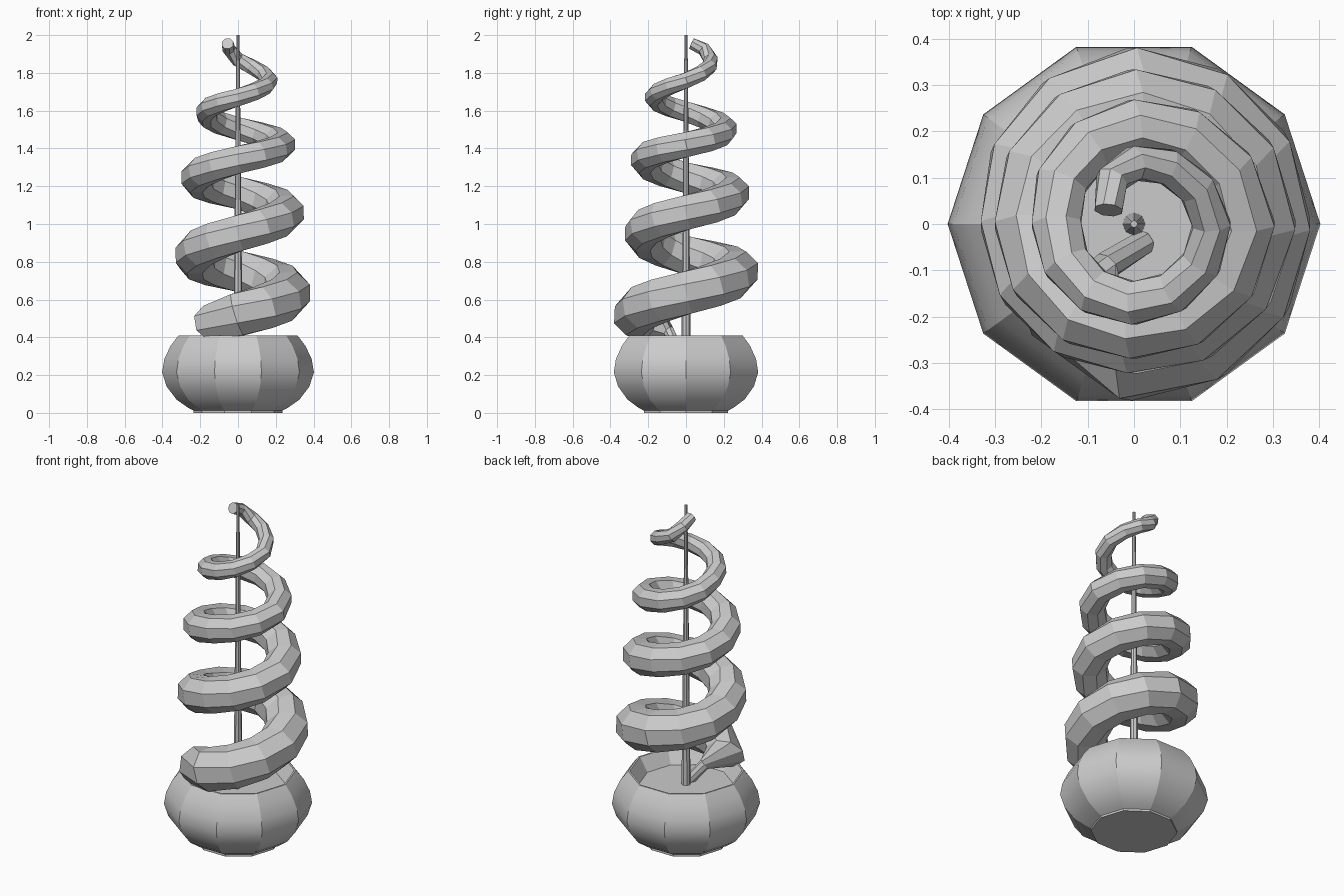
import bpy, bmesh
from math import sin, cos, pi
from mathutils import Vector

if "Cube" in bpy.data.objects:
    bpy.data.objects.remove(bpy.data.objects["Cube"])


def make_object(name, bm):
    bmesh.ops.recalc_face_normals(bm, faces=bm.faces)
    me = bpy.data.meshes.new(name)
    bm.to_mesh(me)
    bm.free()
    ob = bpy.data.objects.new(name, me)
    bpy.context.collection.objects.link(ob)
    return ob


def skin_rings(name, rings, smooth_profile=False):
    """Bridge equal-sized rings of points and cap both ends."""
    bm = bmesh.new()
    loops = [[bm.verts.new(p) for p in ring] for ring in rings]
    n = len(loops[0])
    for a, b in zip(loops, loops[1:]):
        for i in range(n):
            j = (i + 1) % n
            f = bm.faces.new((a[i], a[j], b[j], b[i]))
            f.smooth = smooth_profile
    bm.faces.new(loops[0])
    bm.faces.new(loops[-1])
    if smooth_profile:
        # Keep the upright ribs and any steep step sharp
        bm.normal_update()
        for e in bm.edges:
            level = abs(e.verts[0].co.z - e.verts[1].co.z) < 1e-5
            e.smooth = level and e.calc_face_angle(0) < 0.6
    return make_object(name, bm)


def lathe(name, profile, sides, smooth_profile=False):
    return skin_rings(name, [[(r * cos(2 * pi * i / sides), r * sin(2 * pi * i / sides), z)
                              for i in range(sides)] for r, z in profile], smooth_profile)


def tube(name, path, sides=8):
    """Sweep a polygon, flat side outward, along (point, radius) pairs."""
    rings = []
    up = Vector((0, 0, 1))
    for k, (p, r) in enumerate(path):
        t = (path[min(k + 1, len(path) - 1)][0] - path[max(k - 1, 0)][0]).normalized()
        side = t.cross(up).normalized()
        top = side.cross(t)
        rings.append([p + r * (cos(a) * side + sin(a) * top)
                      for a in (2 * pi * (i + .5) / sides for i in range(sides))])
    return skin_rings(name, rings)


# Round ten-sided pot with a thin lip sloping in to the soil
lathe("pot", [(.235, 0), (.235, .012), (.265, .028), (.325, .07), (.378, .14), (.402, .215),
              (.39, .285), (.357, .355), (.315, .41), (.305, .41), (.255, .33)], 10, True)
lathe("soil", [(.256, .32), (.256, .331)], 10)

# Tapered support pole
lathe("support_pole", [(.025, .32), (.008, 2.0)], 8)

# Spiral foliage: outer reach, height and thickness at each quarter turn
reach = [.38, .38, .38, .33, .322, .348, .333, .3, .29, .303, .268, .22, .217, .208, .167]
height = [.52, .635, .75, .835, .95, 1.06, 1.165, 1.245, 1.34, 1.42, 1.505, 1.595, 1.67, 1.76, 1.87]
thick = [.122, .122, .116, .108, .102, .098, .092, .086, .078, .071, .064, .057, .05, .044, .039]
# The stem leaves the soil and swells into the first coil
path = [(Vector((.02, -.04, .32)), .028), (Vector((-.06, -.09, .43)), .032),
        (Vector((-.13, -.19, .475)), .11)]
STEPS = 3
for k in range((len(reach) - 1) * STEPS + 1):
    q, f = divmod(k, STEPS)
    f /= STEPS
    nxt = min(q + 1, len(reach) - 1)
    R, z, r = (a[q] * (1 - f) + a[nxt] * f for a in (reach, height, thick))
    R -= r * cos(pi / 8)
    ang = 1.5 * pi + k * pi / 2 / STEPS
    path.append((Vector((R * cos(ang), R * sin(ang), z)), r))
# Tip curls in towards the pole
path += [(Vector((-.048, .095, 1.925)), .036), (Vector((-.055, .03, 1.955)), .032)]
tube("spiral_foliage", path)
